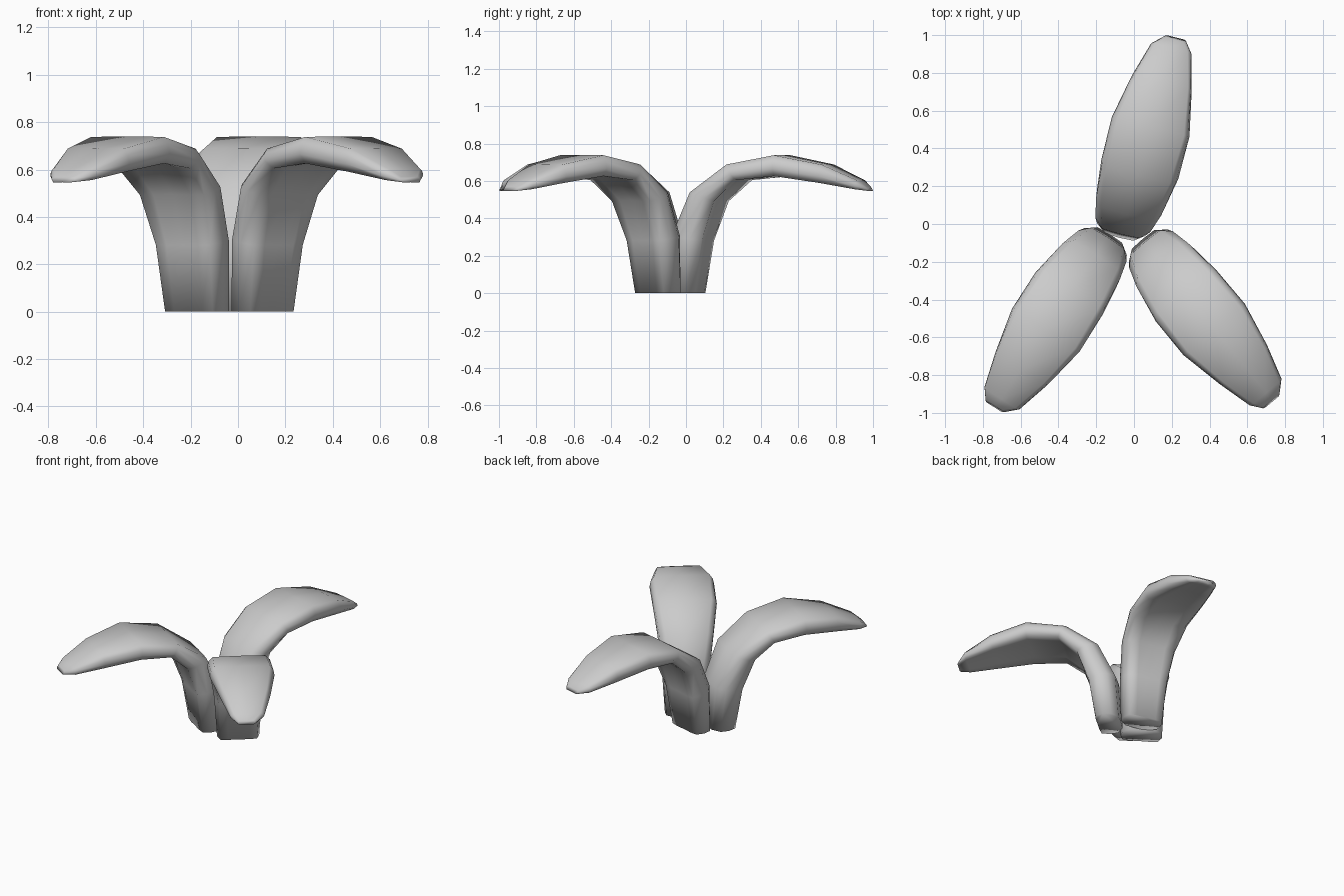
import bpy, bmesh, math
from mathutils import Vector

if "Cube" in bpy.data.objects:
    bpy.data.objects.remove(bpy.data.objects["Cube"])

# Petal stations: inner/top point (u, z), outer/underside point (u, z),
# half width, flat share of top, hollow of underside, sideways drift
STATIONS = [
    ((-0.01, 0.00), (0.150, 0.00), 0.138, 0.55, 0.02, -0.016),
    ((0.01, 0.31), (0.195, 0.28), 0.157, 0.65, 0.04, -0.014),
    ((0.12, 0.54), (0.270, 0.49), 0.186, 0.75, 0.10, -0.008),
    ((0.335, 0.69), (0.390, 0.60), 0.210, 0.82, 0.18, 0.0),
    ((0.60, 0.74), (0.60, 0.62), 0.212, 0.86, 0.22, 0.0),
    ((0.85, 0.69), (0.835, 0.585), 0.163, 0.86, 0.20, 0.0),
    ((1.035, 0.605), (1.025, 0.553), 0.110, 0.80, 0.12, 0.003),
    ((1.080, 0.57), (1.092, 0.545), 0.056, 0.80, 0.05, 0.012),
]


def section(flat, hollow):
    """Closed section, rounded at the sides: (share of width, share of thickness)."""
    half = [(flat, 0.02), (0.96, 0.28), (1.0, 0.62), (0.86, 0.95), (0.5, 1.0 - hollow * 0.6)]
    return ([(0, 0)] + half + [(0, 1.0 - hollow)]
            + [(-w, t) for w, t in reversed(half)])


def petal(name, origin, angle):
    along = Vector((math.cos(angle), math.sin(angle), 0))
    across = Vector((along.y, -along.x, 0))
    base = Vector((origin[0], origin[1], 0))
    bm = bmesh.new()
    rings = []
    for top, low, width, flat, hollow, drift in STATIONS:
        ring = []
        for w, t in section(flat, hollow):
            u = top[0] + (low[0] - top[0]) * t
            z = top[1] + (low[1] - top[1]) * t
            ring.append(bm.verts.new(base + along * u + across * (w * width + drift)
                                     + Vector((0, 0, z))))
        rings.append(ring)
    # skin between rings, then close both ends
    n = len(rings[0])
    for a, b in zip(rings, rings[1:]):
        for i in range(n):
            j = (i + 1) % n
            bm.faces.new((a[i], a[j], b[j], b[i]))
    bm.faces.new(rings[0])
    bm.faces.new(rings[-1])
    bmesh.ops.recalc_face_normals(bm, faces=bm.faces)
    mesh = bpy.data.meshes.new(name)
    bm.to_mesh(mesh)
    bm.free()
    ob = bpy.data.objects.new(name, mesh)
    bpy.context.collection.objects.link(ob)
    bpy.ops.object.select_all(action='DESELECT')
    ob.select_set(True)
    bpy.context.view_layer.objects.active = ob
    bpy.ops.object.shade_smooth()
    return ob


# Three drooping leaves around the middle
petal("back_leaf", (-0.06, -0.067), math.radians(75.7))
petal("left_leaf", (-0.145, -0.055), math.radians(237.6))
petal("right_leaf", (0.04, -0.097), math.radians(-50.2))
